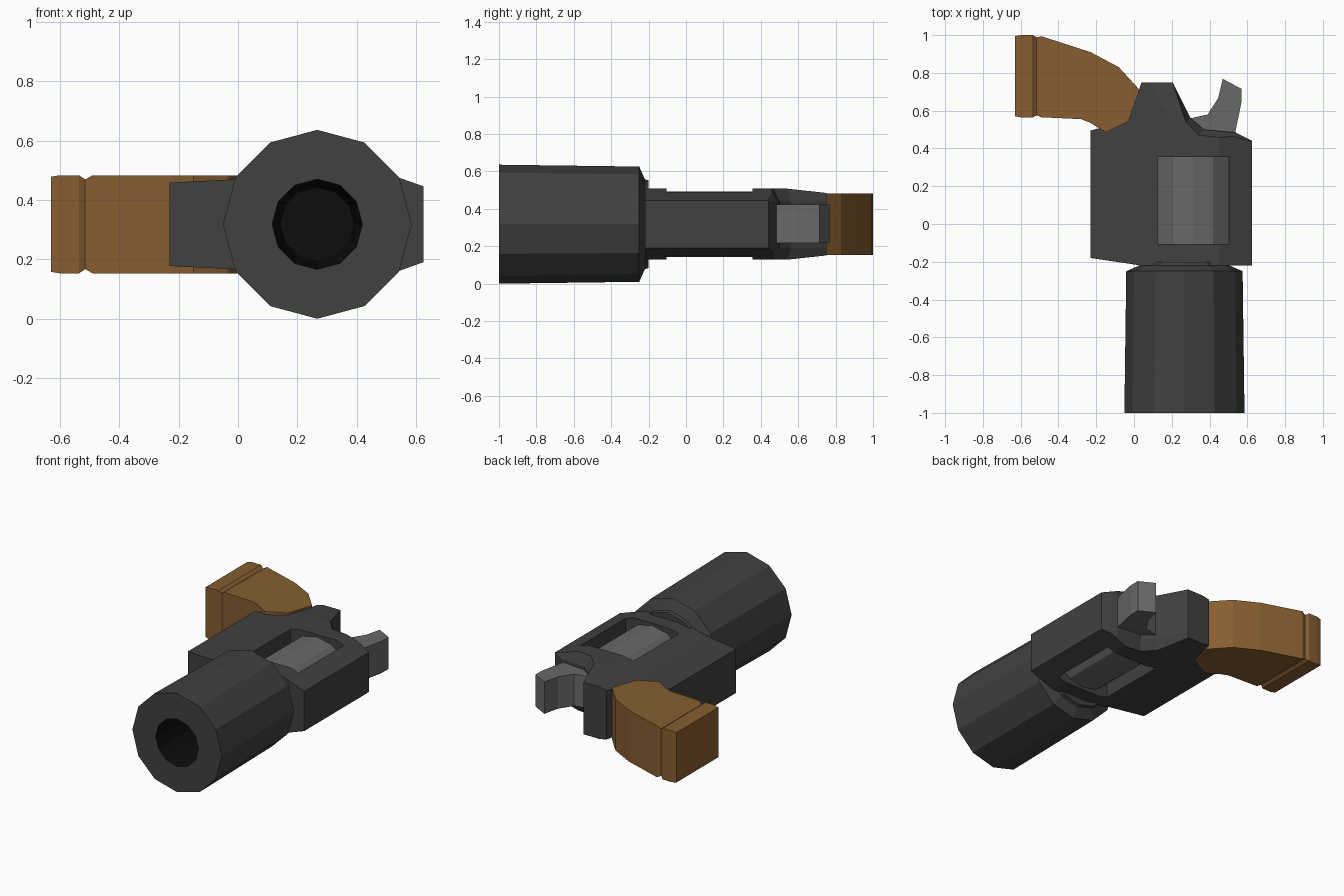
import bpy, bmesh
from math import sin, cos, pi

if "Cube" in bpy.data.objects:
    bpy.data.objects.remove(bpy.data.objects["Cube"])

CX, CZ = 0.267, 0.318   # barrel axis


def material(name, r, g, b):
    m = bpy.data.materials.new(name)
    m.diffuse_color = (r, g, b, 1)
    m.use_nodes = True
    m.node_tree.nodes["Principled BSDF"].inputs["Base Color"].default_value = m.diffuse_color
    return m


STEEL = material("dark_steel", 0.052, 0.052, 0.052)
LIGHT = material("light_steel", 0.14, 0.14, 0.14)
WOOD = material("wood", 0.24, 0.11, 0.03)
BLACK = material("bore_black", 0.004, 0.004, 0.004)


def loft(name, rings, mat=None):
    """Skin a list of equal-length point rings and cap both ends."""
    bm = bmesh.new()
    vs = [[bm.verts.new(p) for p in ring] for ring in rings]
    n = len(vs[0])
    for a, b in zip(vs, vs[1:]):
        for i in range(n):
            bm.faces.new((a[i], a[(i + 1) % n], b[(i + 1) % n], b[i]))
    bm.faces.new(vs[0][::-1])
    bm.faces.new(vs[-1])
    bmesh.ops.recalc_face_normals(bm, faces=bm.faces)
    me = bpy.data.meshes.new(name)
    bm.to_mesh(me)
    bm.free()
    ob = bpy.data.objects.new(name, me)
    bpy.context.collection.objects.link(ob)
    if mat:
        me.materials.append(mat)
    return ob


def circle(y, rx, rz=None, cx=CX, n=12):
    rz = rz or rx
    return [(cx + rx * sin(2 * pi * i / n), y, CZ + rz * cos(2 * pi * i / n)) for i in range(n)]


def flat(outline, z):
    return [(x, y, z) for x, y in outline]


def boolean(ob, cutter, op):
    mod = ob.modifiers.new(op, 'BOOLEAN')
    mod.operation, mod.solver, mod.object = op, 'EXACT', cutter
    bpy.context.view_layer.objects.active = ob
    bpy.ops.object.modifier_apply(modifier=mod.name)
    bpy.data.objects.remove(cutter)


# Barrel with rear chamfer and tapering dark bore
barrel = loft("barrel", [circle(y, r) for y, r in (
    (-0.20, 0.235), (-0.22, 0.24), (-0.25, 0.308), (-1, 0.318), (-1, 0.152), (-0.35, 0.125))], STEEL)
barrel.data.materials.append(BLACK)
for p in barrel.data.polygons:
    far = max(((barrel.data.vertices[v].co.x - CX) ** 2 + (barrel.data.vertices[v].co.z - CZ) ** 2) ** 0.5
              for v in p.vertices)
    if far < 0.16:
        p.material_index = 1

# Frame: top outline with chamfered rear edge
start = [(-0.23, -0.18), (0.04, -0.22), (0.625, -0.22)]
end = [(0.04, 0.75), (-0.03, 0.55), (-0.15, 0.515), (-0.23, 0.495)]
outer = start + [(0.625, 0.44), (0.535, 0.485), (0.37, 0.50), (0.30, 0.56), (0.205, 0.75)] + end
inner = start + [(0.625, 0.43), (0.51, 0.445), (0.34, 0.465), (0.27, 0.54), (0.20, 0.75)] + end
frame = loft("frame", [flat(inner, CZ - 0.2), flat(outer, CZ - 0.125),
                       flat(outer, CZ + 0.125), flat(inner, CZ + 0.2)], STEEL)

# Frame: crowned cross-section, then taper toward the back
crown = [(-0.24, 0.14), (0.02, 0.153), (0.20, 0.19), (0.45, 0.19), (0.635, 0.124)]
crown = [(x, CZ + h) for x, h in crown] + [(x, CZ - h) for x, h in reversed(crown)]
boolean(frame, loft("crown_helper", [[(x, y, z) for x, z in crown] for y in (-0.4, 0.9)], STEEL), 'INTERSECT')
taper = [(-0.4, 0.21), (0.53, 0.191), (0.77, 0.165)]
taper = [(y, CZ + h) for y, h in taper] + [(y, CZ - h) for y, h in reversed(taper)]
boolean(frame, loft("taper_helper", [[(x, y, z) for y, z in taper] for x in (-0.5, 0.9)], STEEL), 'INTERSECT')

# Window through the frame, with the rotating cylinder inside
window = [(0.125, -0.105), (0.503, -0.105), (0.503, 0.355), (0.125, 0.355)]
boolean(frame, loft("window_helper", [flat(window, -0.1), flat(window, 0.8)], STEEL), 'DIFFERENCE')
loft("cylinder", [circle(y, 0.212, 0.175, 0.313) for y in (-0.12, 0.37)], LIGHT)

# Grip: rectangular sections (back point, inner point, half thickness), V groove near the butt
stations = [(-0.63, 0.995, -0.63, 0.57, 0.16), (-0.60, 1.0, -0.60, 0.565, 0.165),
            (-0.535, 1.0, -0.535, 0.565, 0.165), (-0.515, 0.988, -0.515, 0.575, 0.151),
            (-0.49, 0.994, -0.49, 0.565, 0.165), (-0.23, 0.91, -0.28, 0.555, 0.165),
            (-0.08, 0.83, -0.23, 0.535, 0.165), (0.03, 0.71, -0.15, 0.485, 0.165),
            (-0.027, 0.55, -0.035, 0.54, 0.165)]
loft("grip", [[(ax, ay, CZ + h), (bx, by, CZ + h), (bx, by, CZ - h), (ax, ay, CZ - h)]
              for ax, ay, bx, by, h in stations], WOOD)

# Hammer: curved spur
spur = [(0.47, 0.768), (0.57, 0.715), (0.57, 0.65), (0.535, 0.48), (0.50, 0.40),
        (0.36, 0.42), (0.30, 0.56), (0.39, 0.58), (0.445, 0.665)]
loft("hammer", [flat(spur, CZ - 0.1), flat(spur, CZ + 0.105)], LIGHT)
